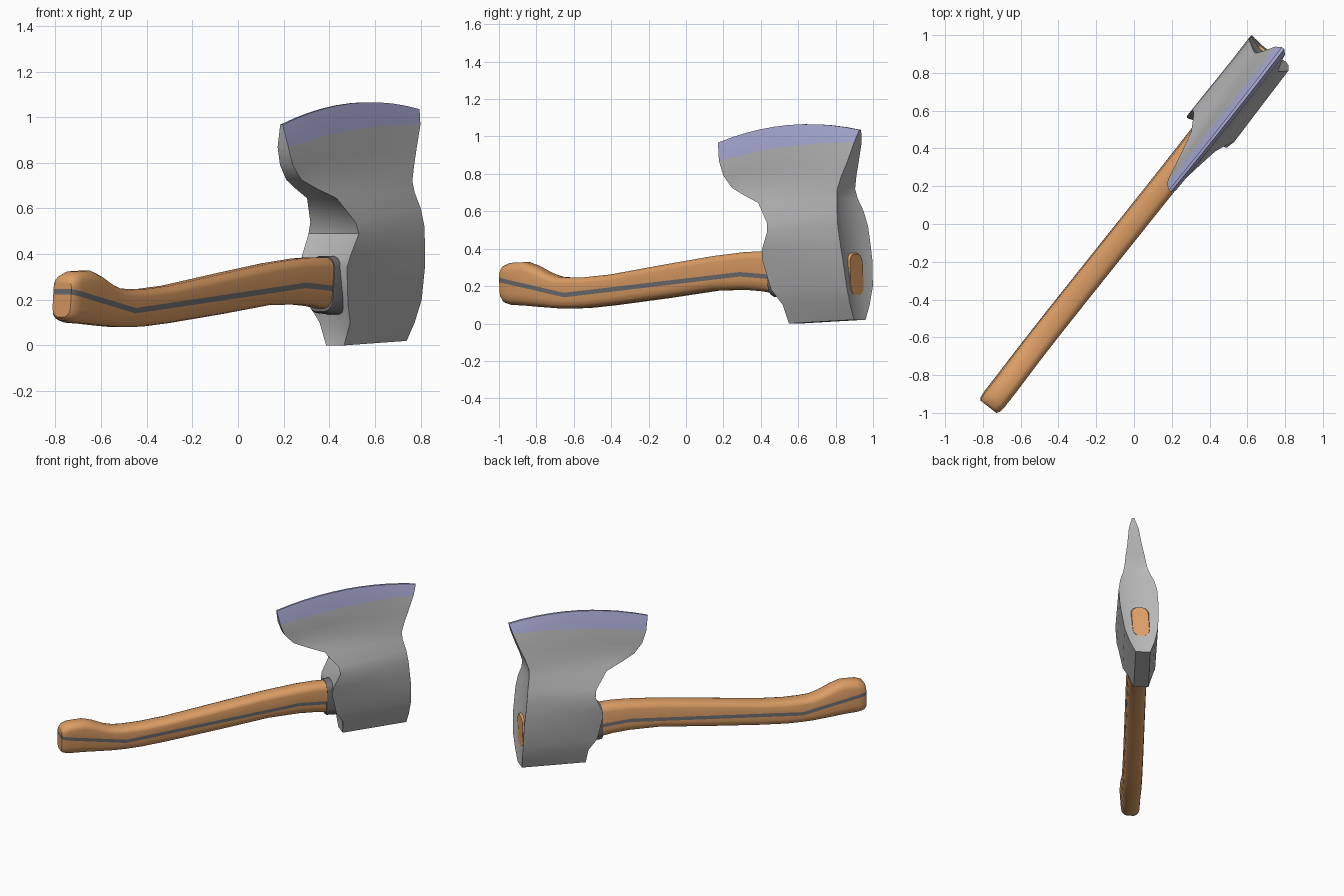
import bpy, bmesh, math

if "Cube" in bpy.data.objects:
    bpy.data.objects.remove(bpy.data.objects["Cube"])

ANG = math.atan2(0.787, 0.617)      # heading of the handle in plan
C, S = math.cos(ANG), math.sin(ANG)


def place(u, t, z):
    """u along the handle, t sideways, slight lean with height."""
    t += -0.024 + 0.068 * z
    return (u * C + t * S, u * S - t * C, z)


def material(name, col):
    m = bpy.data.materials.new(name)
    m.diffuse_color = (*col, 1)
    m.use_nodes = True
    m.node_tree.nodes["Principled BSDF"].inputs["Base Color"].default_value = m.diffuse_color
    return m


STEEL = material("grey steel", (0.47, 0.47, 0.47))
EDGE = material("lavender edge", (0.42, 0.43, 0.70))
WOOD = material("orange wood", (0.72, 0.34, 0.13))
DARK = material("dark grey", (0.16, 0.16, 0.17))


def finish(bm, name, mats, angle):
    bmesh.ops.recalc_face_normals(bm, faces=bm.faces)
    me = bpy.data.meshes.new(name)
    bm.to_mesh(me)
    bm.free()
    ob = bpy.data.objects.new(name, me)
    bpy.context.collection.objects.link(ob)
    for m in mats:
        me.materials.append(m)
    bpy.ops.object.select_all(action='DESELECT')
    ob.select_set(True)
    bpy.context.view_layer.objects.active = ob
    bpy.ops.object.shade_smooth_by_angle(angle=math.radians(angle))
    return ob


def interp(pts, u):
    if u <= pts[0][0]:
        return pts[0][1]
    for (a, za), (b, zb) in zip(pts, pts[1:]):
        if u <= b:
            return za + (zb - za) * (u - a) / (b - a)
    return pts[-1][1]


STRIPE = [(-1.25, 0.237), (-0.79, 0.152), (0.41, 0.263), (0.62, 0.249)]


def section(u, zb, zt, w):
    """Half section as (half width, z) pairs from bottom to top."""
    h, s = zt - zb, interp(STRIPE, u)
    low = [(0, .4), (.04, .7), (.12, .92), (.25, 1)]
    high = [(.8, 1), (.88, .92), (.96, .7), (1, .4)]
    return ([(k * w, zb + f * h) for f, k in low] + [(w, s - .012), (w, s + .012)]
            + [(k * w, zb + f * h) for f, k in high])


def loft_bar(name, stations, mats, stripe):
    bm = bmesh.new()
    rings = []
    for u, zb, zt, w in stations:
        sec = section(u, zb, zt, w)
        rings.append([[bm.verts.new(place(u, sg * k, z)) for k, z in sec] for sg in (1, -1)])
    n = len(rings[0][0])

    def face(vs, i):
        bm.faces.new(vs).material_index = 1 if stripe and i == 4 else 0
    for a, b in zip(rings, rings[1:]):
        for sd in (0, 1):
            for i in range(n - 1):
                face((a[sd][i], a[sd][i + 1], b[sd][i + 1], b[sd][i]), i)
        for i in (0, n - 1):
            face((a[0][i], a[1][i], b[1][i], b[0][i]), 0)
    for r in (rings[0], rings[-1]):
        for i in range(n - 1):
            face((r[0][i], r[0][i + 1], r[1][i + 1], r[1][i]), i if r is rings[0] else 0)
    return finish(bm, name, mats, 40)


# wooden handle with a dark stripe along both sides and over the end
loft_bar("handle", [
    (-1.237, .125, .288, .05), (-1.222, .11, .308, .06), (-1.18, .1, .324, .064),
    (-1.08, .095, .328, .064), (-1.01, .09, .306, .064), (-.93, .085, .27, .064),
    (-.86, .081, .25, .064), (-.79, .08, .246, .064), (-.68, .083, .247, .064),
    (-.5, .098, .262, .064), (-.13, .137, .315, .064), (.2, .176, .36, .064),
    (.41, .18, .381, .064), (.52, .173, .386, .064), (.62, .16, .384, .064),
    (.72, .148, .378, .064), (1.14, .145, .378, .064), (1.155, .152, .37, .056)],
    [WOOD, DARK], True)

# collar where the handle enters the head
loft_bar("collar", [(.6, .148, .388, .07), (.61, .142, .392, .074), (.75, .132, .392, .074)],
         [DARK], False)

# axe head: rows of (u, z, half thickness) at the handle side and at the far side, arch, end hollow
ROWS = [
    ((.72, .0, .05), (1.163, .02, .05), 0, 0),
    ((.71, .1, .085), (1.168, .1, .085), 0, .01),
    ((.656, .18, .11), (1.172, .2, .114), 0, .02),
    ((.615, .34, .125), (1.165, .34, .128), 0, .02),
    ((.622, .39, .135), (1.155, .42, .131), 0, .02),
    ((.668, .49, .14), (1.143, .52, .131), 0, .02),
    ((.658, .54, .126), (1.13, .6, .115), 0, .015),
    ((.57, .645, .082), (1.112, .67, .09), 0, .01),
    ((.46, .685, .06), (1.108, .72, .077), 0, .005),
    ((.365, .725, .042), (1.13, .79, .065), 0, 0),
    ((.305, .79, .035), (1.16, .86, .05), .01, 0),
    ((.275, .868, .03), (1.2, .967, .033), .028, 0),
    ((.255, .967, .007), (1.22, 1.035, .008), .06, 0)]
N = 10
bm = bmesh.new()
rings = []
for L, R, arch, hollow in ROWS:
    pts = []
    for i in range(N + 1):
        f = i / N
        u, z, T = (a + (b - a) * f for a, b in zip(L, R))
        pts.append((u, T, z + 4 * arch * f * (1 - f)))
    (u0, t0, z0), (u1, t1, z1) = pts[0], pts[-1]
    ring = [(u, t, z) for u, t, z in pts]
    ring += [(u1 - hollow, k * t1, z1) for k in (.5, -.5)]
    ring += [(u, -t, z) for u, t, z in reversed(pts)]
    ring += [(u0 + hollow, k * t0, z0) for k in (-.5, .5)]
    rings.append([bm.verts.new(place(*p)) for p in ring])
for j, (a, b) in enumerate(zip(rings, rings[1:])):
    for i in range(len(a)):
        k = (i + 1) % len(a)
        fc = bm.faces.new((a[i], a[k], b[k], b[i]))
        # the ground edge is the top row, on the cheeks and the arc
        fc.material_index = 1 if j == len(rings) - 2 and (i < N or N + 3 <= i < 2 * N + 3) else 0
for r, mi in ((rings[0], 0), (rings[-1], 1)):
    for i in range(N):
        fc = bm.faces.new((r[i], r[i + 1], r[2 * N + 2 - i], r[2 * N + 3 - i]))
        fc.material_index = mi
    for q in ((r[0], r[-1], r[-2], r[2 * N + 3]), (r[N], r[N + 1], r[N + 2], r[N + 3])):
        bm.faces.new(q).material_index = mi
finish(bm, "axe_head", [STEEL, EDGE], 30)
